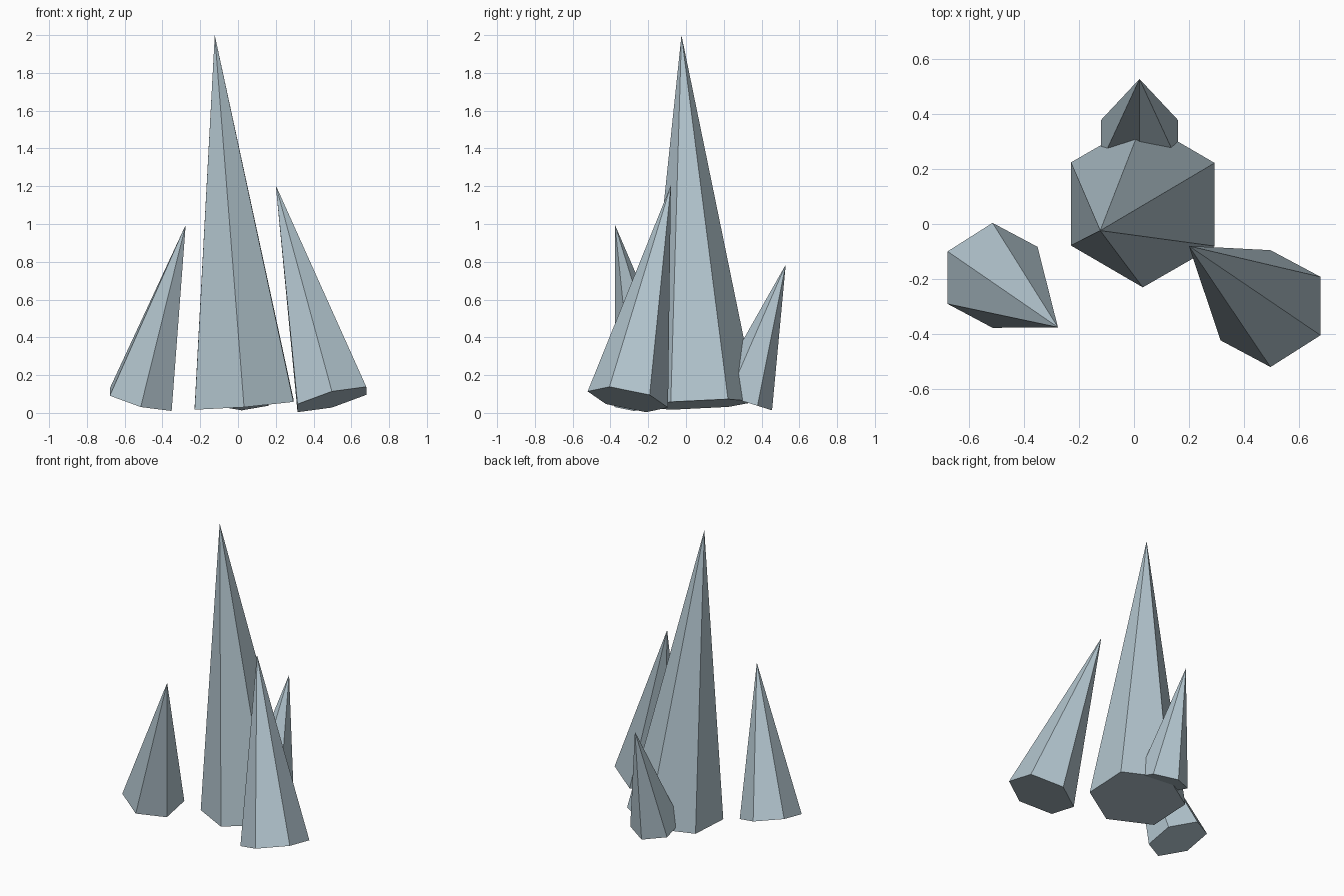
import bpy
import bmesh
from math import cos, sin, radians
from mathutils import Vector

cube = bpy.data.objects.get("Cube")
if cube:
    bpy.data.objects.remove(cube, do_unlink=True)

# Pale blue-grey stone
stone = bpy.data.materials.new("pale_blue_grey")
stone.use_nodes = True
colour = (0.45, 0.56, 0.62, 1)
stone.diffuse_color = colour
stone.node_tree.nodes["Principled BSDF"].inputs["Base Color"].default_value = colour


def spike(name, base, tip, radius, sides=6):
    """Leaning pyramid whose base is square to its axis, one corner towards the back."""
    base, tip = Vector(base), Vector(tip)
    axis = (tip - base).normalized()
    back = axis.cross(Vector((1, 0, 0))).normalized()
    side = back.cross(axis)
    bm = bmesh.new()
    ring = []
    for i in range(sides):
        a = radians(360 * i / sides)
        ring.append(bm.verts.new(base + radius * (back * cos(a) + side * sin(a))))
    top = bm.verts.new(tip)
    bm.faces.new(ring)
    for i in range(sides):
        bm.faces.new((ring[i], ring[(i + 1) % sides], top))
    bmesh.ops.recalc_face_normals(bm, faces=bm.faces)
    mesh = bpy.data.meshes.new(name)
    bm.to_mesh(mesh)
    bm.free()
    mesh.materials.append(stone)
    obj = bpy.data.objects.new(name, mesh)
    bpy.context.collection.objects.link(obj)
    return obj


# Tall spike with three smaller ones around it
spike("main_spike", (0.032, 0.072, 0.045), (-0.123, -0.024, 2.0), 0.303)
spike("right_spike", (-0.515, -0.187, 0.07), (-0.277, -0.376, 0.995), 0.195)
spike("left_spike", (0.497, -0.308, 0.071), (0.2, -0.08, 1.205), 0.217)
spike("back_spike", (0.02, 0.301, 0.062), (0.02, 0.528, 0.785), 0.162)
